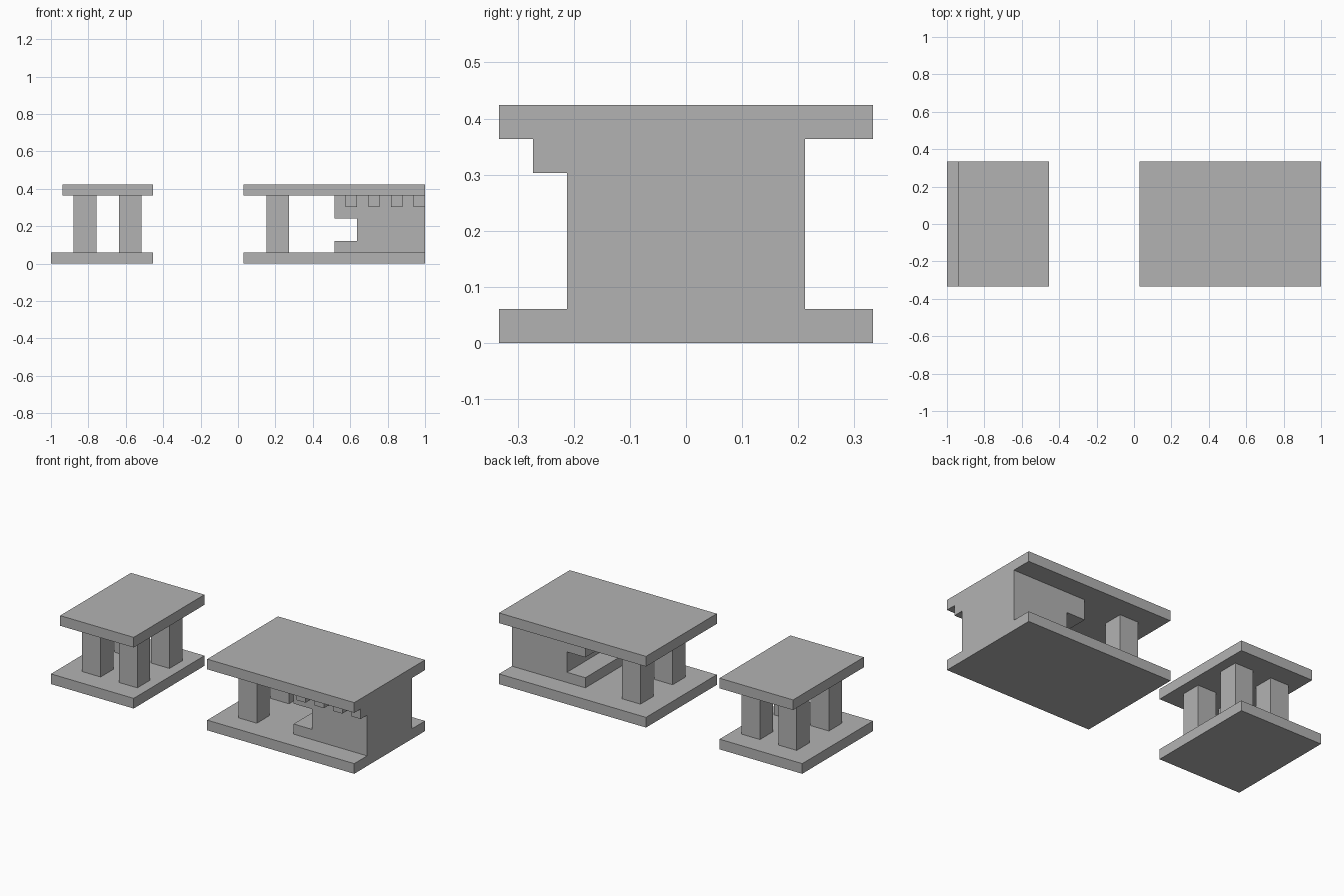
import bpy
import bmesh

if "Cube" in bpy.data.objects:
    bpy.data.objects.remove(bpy.data.objects["Cube"], do_unlink=True)

U = 2 / 33  # one block of the layout grid

stone = bpy.data.materials.new("grey stone")
stone.use_nodes = True
GREY = (0.45, 0.45, 0.45, 1)
stone.diffuse_color = GREY
stone.node_tree.nodes["Principled BSDF"].inputs["Base Color"].default_value = GREY


def prism(name, outline, y0, y1):
    """Extrude an x-z outline (in grid blocks) from y0 to y1."""
    bm = bmesh.new()
    face = bm.faces.new([bm.verts.new((x * U - 1, y0 * U, z * U)) for x, z in outline])
    ext = bmesh.ops.extrude_face_region(bm, geom=[face])
    moved = [v for v in ext["geom"] if isinstance(v, bmesh.types.BMVert)]
    bmesh.ops.translate(bm, verts=moved, vec=(0, (y1 - y0) * U, 0))
    bmesh.ops.recalc_face_normals(bm, faces=bm.faces)
    mesh = bpy.data.meshes.new(name)
    bm.to_mesh(mesh)
    bm.free()
    mesh.materials.append(stone)
    obj = bpy.data.objects.new(name, mesh)
    bpy.context.collection.objects.link(obj)
    return obj


def box(name, x0, x1, y0, y1, z0, z1):
    return prism(name, [(x0, z0), (x1, z0), (x1, z1), (x0, z1)], y0, y1)


def pillar_pair(name, x):
    box(name + "_front", x, x + 2, -3.5, -1.5, 1, 6)
    box(name + "_back", x, x + 2, 1.5, 3.5, 1, 6)


HALF = 5.5  # half depth of the slabs

# Small pavilion on four pillars
box("small_floor_slab", 0, 9, -HALF, HALF, 0, 1)
box("small_roof_slab", 1, 9, -HALF, HALF, 6, 7)
pillar_pair("small_outer_pillar", 2)
pillar_pair("small_inner_pillar", 6)

# Large pavilion with two pillars and a notched wall block
box("large_floor_slab", 17, 33, -HALF, HALF, 0, 1)
box("large_roof_slab", 17, 33, -HALF, HALF, 6, 7)
pillar_pair("large_pillar", 19)
prism("notched_wall_block",
      [(25, 1), (33, 1), (33, 6), (25, 6), (25, 4), (27, 4), (27, 2), (25, 2)],
      -3.5, 3.5)

# Small brackets under the front of the roof
for i in range(4):
    x = 26 + 2 * i
    box(f"roof_bracket_{i + 1}", x, x + 1, -4.5, -3.5, 5, 6)
